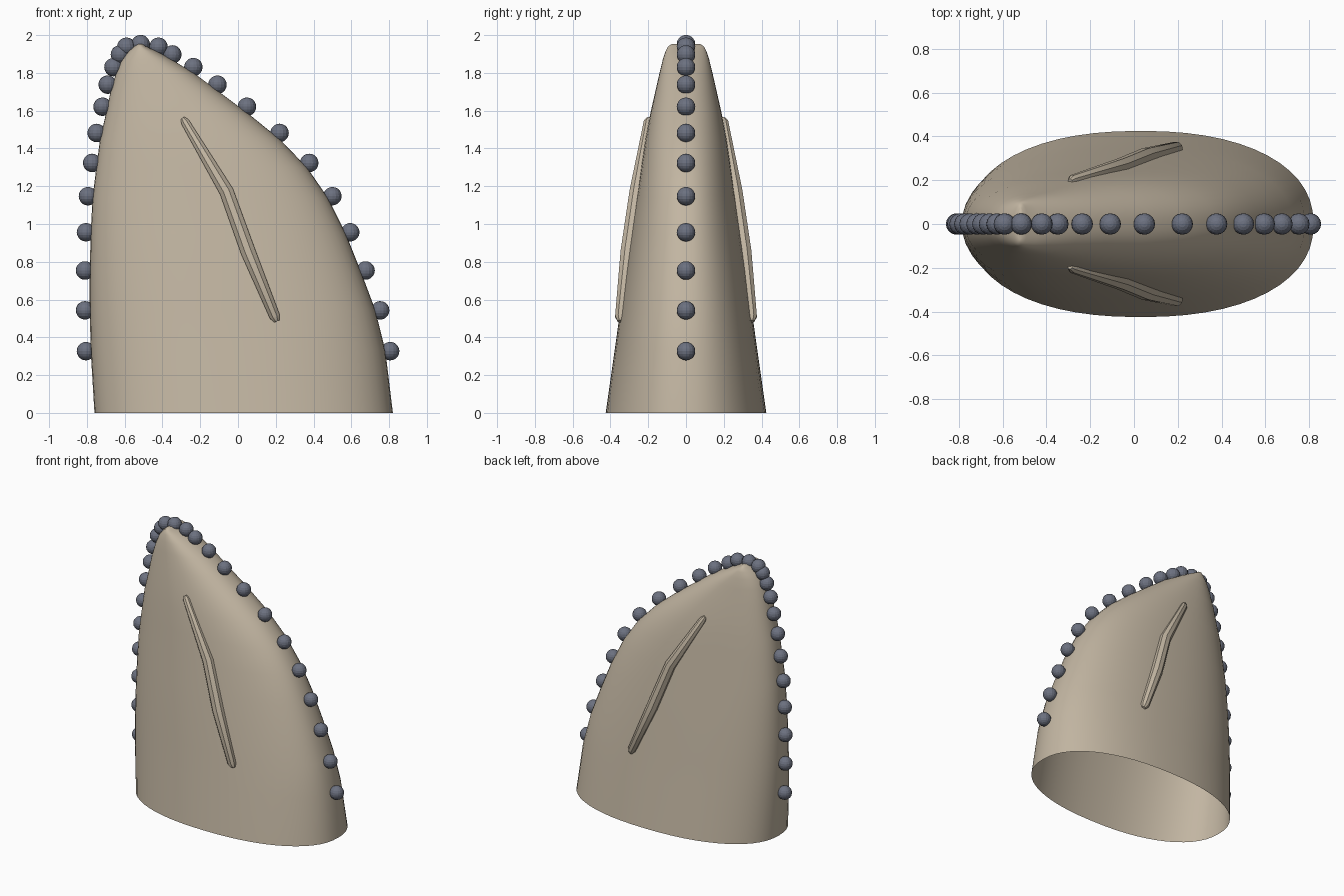
import bpy, bmesh
from math import cos, sin, pi, radians, copysign
from mathutils import Vector

cube = bpy.data.objects.get("Cube")
if cube:
    bpy.data.objects.remove(cube)


def material(name, rgb):
    mat = bpy.data.materials.new(name)
    mat.use_nodes = True
    mat.diffuse_color = (*rgb, 1)
    mat.node_tree.nodes["Principled BSDF"].inputs["Base Color"].default_value = (*rgb, 1)
    return mat


beige = material("warm_beige", (0.54, 0.465, 0.36))
slate = material("slate_grey", (0.15, 0.165, 0.215))

# Body profile: height, left edge, right edge, half depth
PROFILE = [
    (0, -.76, .82, .425), (.33, -.78, .78, .378), (.55, -.785, .725, .347),
    (.75, -.785, .65, .32), (.95, -.78, .57, .29), (1.14, -.77, .475, .262),
    (1.3, -.75, .365, .238), (1.45, -.73, .22, .215), (1.58, -.70, .06, .19),
    (1.7, -.675, -.10, .163), (1.8, -.645, -.235, .14), (1.87, -.615, -.35, .123),
    (1.915, -.58, -.43, .108), (1.94, -.55, -.485, .095), (1.953, -.53, -.505, .075),
]
POWER = 2.25


def section(z):
    """Left edge, right edge and half depth at a height."""
    for a, b in zip(PROFILE, PROFILE[1:]):
        if z <= b[0]:
            f = (z - a[0]) / (b[0] - a[0])
            return [p + (q - p) * f for p, q in zip(a[1:], b[1:])]
    return list(PROFILE[-1][1:])


def surface_depth(x, z):
    left, right, depth = section(z)
    t = abs(x - (left + right) / 2) / ((right - left) / 2)
    return depth * max(0, 1 - t ** POWER) ** (1 / POWER)


def bow(v):
    return copysign(abs(v) ** (2 / POWER), v)


def add_mesh(name, bm, mat, smooth):
    mesh = bpy.data.meshes.new(name)
    bm.to_mesh(mesh)
    bm.free()
    mesh.materials.append(mat)
    for face in mesh.polygons:
        face.use_smooth = smooth
    obj = bpy.data.objects.new(name, mesh)
    bpy.context.collection.objects.link(obj)
    return obj


# Pointed shell, open at the bottom, lofted through oval rings
SIDES = 56
bm = bmesh.new()
rings = []
for z, left, right, depth in PROFILE:
    mid, half = (left + right) / 2, (right - left) / 2
    angles = [2 * pi * i / SIDES for i in range(SIDES)]
    rings.append([bm.verts.new((mid + half * bow(cos(a)), depth * bow(sin(a)), z))
                  for a in angles])
for low, high in zip(rings, rings[1:]):
    for i in range(SIDES):
        j = (i + 1) % SIDES
        bm.faces.new((low[i], low[j], high[j], high[i]))
bm.faces.new(rings[-1])
add_mesh("pointed_shell", bm, beige, True)

# Row of beads along the ridge, slightly proud of the shell
PROUD = 0.025
for k in range(-12, 13):
    z = 1.952 - 1.734 * (1 - cos(radians(7.2 * k)))
    if k == 0:
        x = -.515
    else:
        edge = 1 if k > 0 else 0
        side = 1 if k > 0 else -1
        step = 0.02
        slope = (section(z)[edge] - section(z - step)[edge]) / step
        normal = Vector((side, -side * slope)).normalized()
        x = section(z - PROUD * normal.y)[edge] + PROUD * normal.x
    bm = bmesh.new()
    bmesh.ops.create_uvsphere(bm, u_segments=16, v_segments=10, radius=0.049)
    bmesh.ops.translate(bm, verts=bm.verts, vec=(x, 0, z))
    add_mesh(f"ridge_bead_{k + 13}", bm, slate, False)

# Slanted spindle rib on each face: x, z, thickness
RIB = [(-.292, 1.56, .012), (-.28, 1.54, .024), (-.06, 1.17, .04),
       (.055, .85, .042), (.195, .51, .03), (.206, .485, .016)]
for name, side in (("front_rib", -1), ("back_rib", 1)):
    curve = bpy.data.curves.new(name, "CURVE")
    curve.dimensions = "3D"
    curve.bevel_depth = 1
    curve.bevel_resolution = 2
    curve.use_fill_caps = True
    spline = curve.splines.new("POLY")
    spline.points.add(len(RIB) - 1)
    for point, (x, z, thick) in zip(spline.points, RIB):
        point.co = (x, side * (surface_depth(x, z) + thick * 0.15), z, 1)
        point.radius = thick
    curve.materials.append(beige)
    rib = bpy.data.objects.new(name, curve)
    bpy.context.collection.objects.link(rib)
    bpy.ops.object.select_all(action="DESELECT")
    rib.select_set(True)
    bpy.context.view_layer.objects.active = rib
    bpy.ops.object.convert(target="MESH")
    bpy.ops.object.shade_smooth_by_angle()
